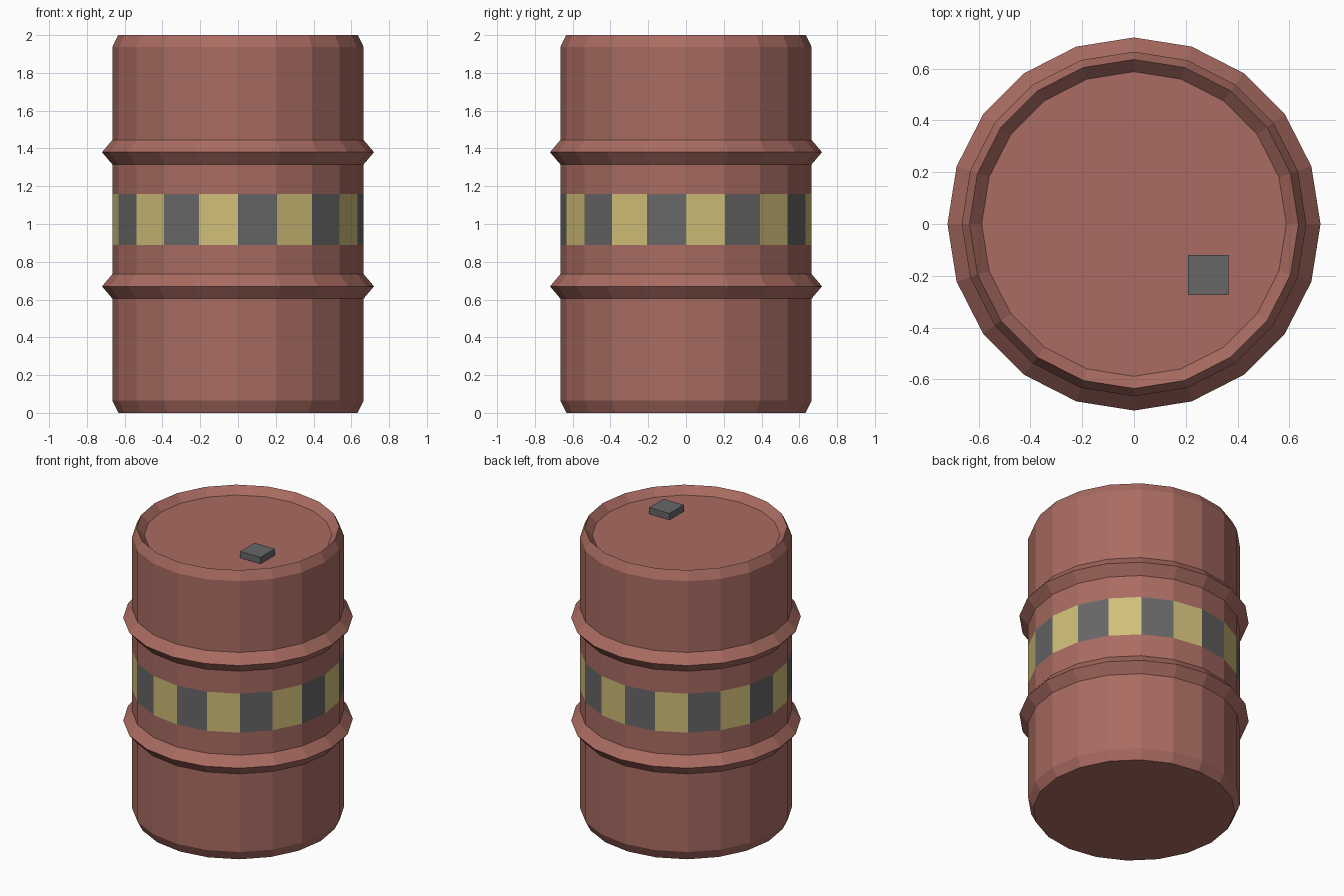
import bpy, bmesh, math

if "Cube" in bpy.data.objects:
    bpy.data.objects.remove(bpy.data.objects["Cube"])

SIDES = 20


def material(name, color):
    m = bpy.data.materials.new(name)
    m.diffuse_color = (*color, 1.0)
    m.use_nodes = True
    m.node_tree.nodes["Principled BSDF"].inputs["Base Color"].default_value = m.diffuse_color
    return m


red = material("faded red", (0.402, 0.150, 0.122))
yellow = material("pale yellow", (0.63, 0.515, 0.188))
grey = material("dark grey", (0.136, 0.136, 0.136))


def finish(bm, name, mats):
    mesh = bpy.data.meshes.new(name)
    bmesh.ops.recalc_face_normals(bm, faces=bm.faces[:])
    bm.to_mesh(mesh)
    bm.free()
    for m in mats:
        mesh.materials.append(m)
    ob = bpy.data.objects.new(name, mesh)
    bpy.context.collection.objects.link(ob)
    return ob


# Barrel outline: radius and height, from the base up to the recessed lid
R, RIB = 0.665, 0.72
profile = [(0.633, 0), (R, 0.065),
           (R, 0.605), (RIB, 0.67), (R, 0.735),      # lower rib
           (R, 0.89), (R, 1.16),                     # painted band
           (R, 1.315), (RIB, 1.38), (R, 1.445),      # upper rib
           (R, 1.937), (0.635, 2.0), (0.588, 1.95)]  # rim and recess
BAND = profile.index((R, 0.89))

# Barrel body with a checked band of alternating faces
bm = bmesh.new()
rings = []
for r, z in profile:
    angles = [math.tau * i / SIDES for i in range(SIDES)]
    rings.append([bm.verts.new((r * math.cos(a), r * math.sin(a), z)) for a in angles])
for k, (lo, hi) in enumerate(zip(rings, rings[1:])):
    for i in range(SIDES):
        j = (i + 1) % SIDES
        f = bm.faces.new((lo[i], lo[j], hi[j], hi[i]))
        if k == BAND:
            f.material_index = 1 + i % 2
bm.faces.new(rings[0][::-1])
bm.faces.new(rings[-1])
finish(bm, "barrel_body", [red, yellow, grey])

# Square filler cap on the lid
bm = bmesh.new()
bmesh.ops.create_cube(bm, size=1.0)
bmesh.ops.scale(bm, vec=(0.156, 0.156, 0.05), verts=bm.verts[:])
cap = finish(bm, "filler_cap", [grey])
cap.location = (0.287, -0.197, 1.97)
